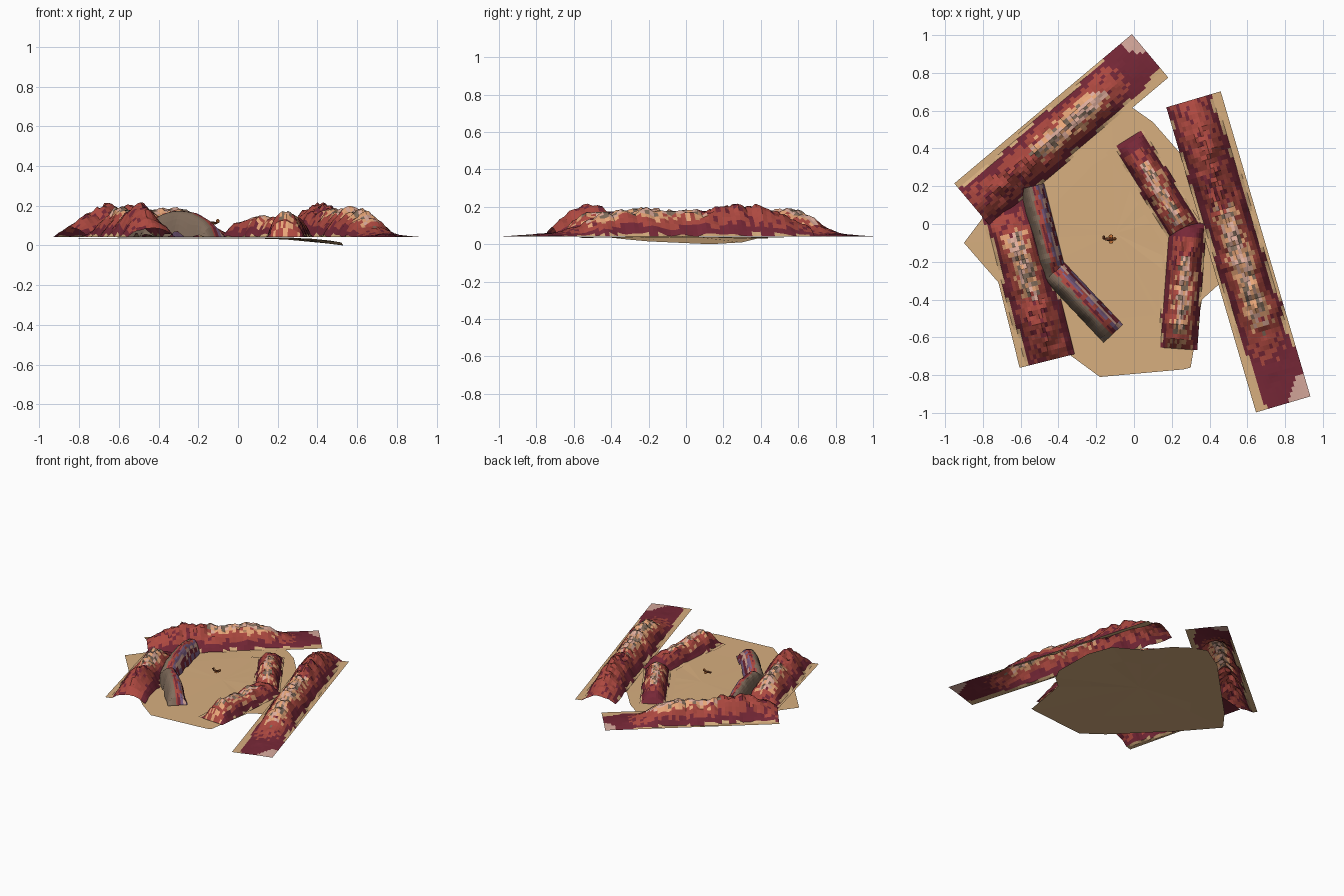
import bpy, bmesh, math, random
from mathutils import Vector, noise

if "Cube" in bpy.data.objects:
    bpy.data.objects.remove(bpy.data.objects["Cube"])


def mat(name, r, g, b):
    m = bpy.data.materials.new(name)
    m.diffuse_color = [(c / 255) ** 2.2 for c in (r, g, b)] + [1]
    m.use_nodes = True
    m.node_tree.nodes["Principled BSDF"].inputs["Base Color"].default_value = m.diffuse_color
    return m


SAND, MAROON, RED, PEACH, PINK, TAUPE, PURPLE, DUST, BROWN, ORANGE = range(10)
MATS = [mat("sand", 214, 173, 126), mat("maroon", 118, 44, 58), mat("red_rock", 172, 74, 66),
        mat("peach_rock", 232, 165, 120), mat("pink_rock", 222, 172, 155), mat("taupe_rock", 128, 108, 92),
        mat("purple_rock", 128, 98, 135), mat("dust", 214, 168, 155), mat("brown", 110, 62, 40),
        mat("orange", 205, 120, 60)]


def finish(name, bm):
    me = bpy.data.meshes.new(name)
    bm.to_mesh(me)
    bm.free()
    for m in MATS:
        me.materials.append(m)
    ob = bpy.data.objects.new(name, me)
    bpy.context.collection.objects.link(ob)
    return ob


def sample(pts, t):
    # linear interpolation through (t, value) pairs
    for (a, va), (b, vb) in zip(pts, pts[1:]):
        if t <= b:
            return va + (vb - va) * (t - a) / (b - a)
    return pts[-1][1]


def mesa_color(t, d, rnd):
    # sand skirt, maroon foot, red cliff, pale crest in the middle stretch
    k = d + rnd.uniform(-.07, .07)
    tt = t + rnd.uniform(-.03, .03)
    if d > .97:
        return SAND
    if k > .74 or tt > .84:
        return MAROON
    if .36 < tt < .74:
        if k < .3:
            return rnd.choice([PINK, PINK, PEACH, TAUPE])
        return rnd.choice([PEACH, PEACH, RED]) if k < .52 else RED
    return RED if rnd.random() < .85 else MAROON


def ridge(name, p0, p1, width, profile, color, shift=((0, 0), (1, 0)), power=1.7,
          fill=.85, base=.042, rough=.22, seed=1, corner=False, nw=18):
    # heightfield strip with a rocky crest running from p0 to p1
    rnd = random.Random(seed)
    p0, p1 = Vector(p0), Vector(p1)
    axis = p1 - p0
    nl = max(12, int(axis.length / .025))
    side = Vector((-axis.y, axis.x)).normalized() * width / 2
    bm = bmesh.new()
    rows = []

    def dist(t, u):
        wob = .16 * noise.noise(Vector((t * axis.length * 9, seed * 3.1, u)))
        return abs(u - sample(shift, t)) / (fill + wob)

    for i in range(nl + 1):
        t = i / nl
        row = []
        for j in range(nw + 1):
            u = 2 * j / nw - 1
            p = p0 + axis * t + side * u
            f = max(0, 1 - dist(t, u) ** power)
            n = noise.noise(Vector((p.x * 16, p.y * 16, seed))) + .6 * noise.noise(Vector((p.x * 38, p.y * 38, seed)))
            h = sample(profile, t) * f * (1 + rough * n)
            row.append(bm.verts.new((p.x, p.y, base + max(0, h))))
        rows.append(row)
    for i in range(nl):
        for j in range(nw):
            f = bm.faces.new((rows[i][j], rows[i + 1][j], rows[i + 1][j + 1], rows[i][j + 1]))
            t, u = (i + .5) / nl, 2 * (j + .5) / nw - 1
            f.material_index = color(t, u, rnd) if color is stripe_color else color(t, dist(t, u), rnd)
            if corner and t > .93 and u > 1 - (t - .9) * 9:
                f.material_index = DUST
            f.normal_update()
            if f.normal.z < 0:
                f.normal_flip()
    return finish(name, bm)


def stripe_color(t, u, rnd):
    # strata running lengthwise: dark outer face, banded inner face
    bands = [PURPLE, MAROON, PINK, PURPLE, RED, MAROON, RED, TAUPE, TAUPE, TAUPE, TAUPE, TAUPE]
    k = int((1 - u) / 2 * len(bands))
    return bands[max(0, min(len(bands) - 1, k + rnd.choice([0, 0, 0, 1])))]


def small_color(t, d, rnd):
    # inner walls: maroon foot, pale flat crest
    k = d + rnd.uniform(-.08, .08)
    if d > 1:
        return SAND
    if k > .78 or t < .12:
        return MAROON
    if k < .3 and .25 < t < .9:
        return rnd.choice([PINK, TAUPE, PEACH])
    return rnd.choice([RED, RED, RED, PEACH if t > .4 else MAROON])


# Desert floor: irregular plate dipping below the eastern mesa
outline = [(-.9, -.1, .035), (-.78, .06, .035), (-.3, .55, .035), (-.12, .66, .035), (0, .61, .035),
           (.1, .54, .035), (.24, .38, .03), (.45, .3, .01), (.53, .13, 0), (.52, -.2, .015),
           (.46, -.31, .025), (.36, -.4, .035), (.3, -.76, .035), (.26, -.77, .035),
           (-.18, -.81, .035), (-.33, -.7, .035), (-.7, -.33, .035)]
bm = bmesh.new()
c = Vector((-.1, -.05, .04))
outer = [bm.verts.new(p) for p in outline]
inner = []
for p in outline:
    q = c.lerp(Vector(p), .6)
    q.z = .038 + .006 * noise.noise(q * 7)
    inner.append(bm.verts.new(q))
mid = bm.verts.new(c)
for i in range(len(outline)):
    k = (i + 1) % len(outline)
    bm.faces.new((outer[i], inner[i], inner[k], outer[k]))
    bm.faces.new((inner[i], mid, inner[k]))
bmesh.ops.recalc_face_normals(bm, faces=bm.faces)
bm.faces.ensure_lookup_table()
if bm.faces[1].normal.z < 0:
    bmesh.ops.reverse_faces(bm, faces=bm.faces)
finish("desert_floor", bm)

# Three large outer mesas sharing one profile
big = [(0, .05), (.08, .11), (.15, .155), (.26, .165), (.34, .14), (.4, .135), (.5, .145),
       (.62, .14), (.7, .115), (.76, .06), (.84, .02), (1, .002)]
drift = ((0, -.15), (.3, -.08), (.6, 0), (1, .22))
for i, (name, a, b) in enumerate([("east_mesa", (.315, .66), (.79, -.955)),
                                  ("north_mesa", (-.855, .1), (.085, .89)),
                                  ("west_mesa", (-.46, -.725), (-.69, .2))]):
    ridge(name, a, b, .3, big, mesa_color, drift, seed=3 + i, corner=i < 2)

# Two small walls forming the inner eastern arc
arc = [(0, .0), (.06, .05), (.15, .075), (.4, .1), (.6, .105), (.85, .1), (.95, .07), (1, .0)]
ridge("inner_wall_north", (-.05, .44), (.255, -.05), .23, arc, small_color,
      ((0, .2), (1, .15)), power=2.4, fill=.75, seed=11)
south = [(0, 0), (.05, .07), (.2, .1), (.5, .1), (.6, .12), (.8, .125), (.93, .08), (1, 0)]
ridge("inner_wall_south", (.275, .01), (.225, -.66), .22, south, small_color,
      ((0, .1), (1, .1)), power=2.4, fill=.85, seed=12)

# Two striped strata walls on the inner western arc
strata = [(0, .02), (.05, .06), (.2, .11), (.45, .135), (.7, .12), (.88, .08), (.96, .045), (1, 0)]
ridge("strata_wall_north", (-.54, .2), (-.42, -.28), .13, [(0, .1), (.4, .14), (.8, .12), (1, .06)],
      stripe_color, power=3, fill=1, rough=.08, seed=21, nw=14)
ridge("strata_wall_south", (-.45, -.22), (-.11, -.58), .14, strata,
      stripe_color, power=3, fill=1, rough=.04, seed=22, nw=14)


# Small hovering flyer in the middle
def blob(name, loc, scale, idx):
    b = bmesh.new()
    bmesh.ops.create_icosphere(b, subdivisions=1, radius=1)
    for v in b.verts:
        v.co = Vector((v.co.x * scale[0], v.co.y * scale[1], v.co.z * scale[2])) + Vector(loc)
    for f in b.faces:
        f.material_index = idx
    return finish(name, b)


blob("flyer_body", (-.13, -.08, .113), (.034, .011, .008), BROWN)
blob("flyer_head", (-.102, -.078, .122), (.011, .01, .012), ORANGE)
blob("flyer_tail", (-.16, -.072, .12), (.009, .012, .008), BROWN)
for s in (-1, 1):
    blob("flyer_fin", (-.122, -.08 + s * .014, .108), (.014, .012, .004), ORANGE)
